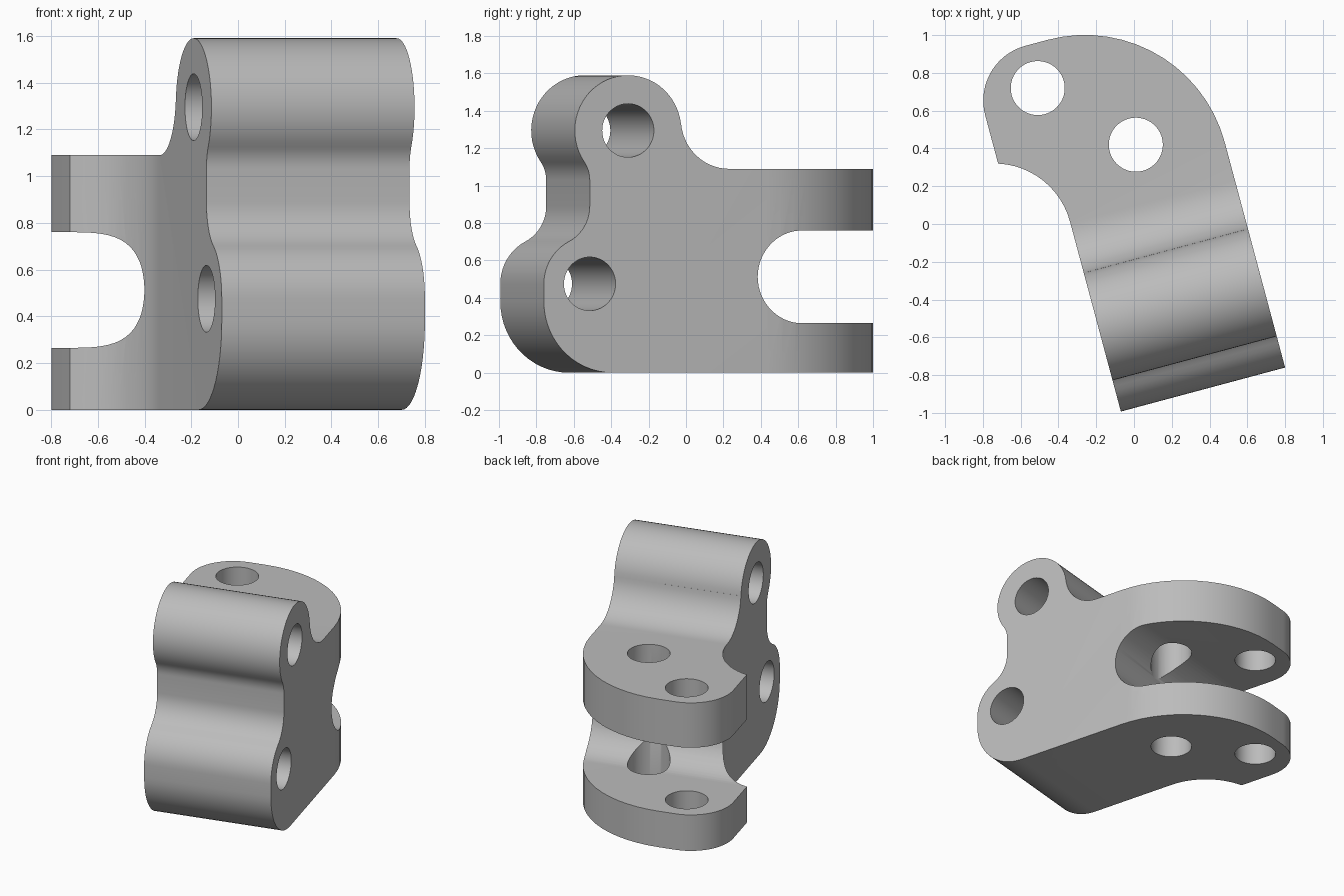
import bpy
import bmesh
from math import cos, sin, atan2, radians, degrees, pi
from mathutils import Matrix, Vector

cube = bpy.data.objects.get("Cube")
if cube:
    bpy.data.objects.remove(cube, do_unlink=True)

# Local frame: u across the part, v towards the back, z up; turned at the end
TURN = radians(15)
U_MIN, U_MAX = -0.324, 0.576
HOLE_R = 0.143

metal = bpy.data.materials.new("plain grey")
metal.use_nodes = True
grey = (0.5, 0.5, 0.5, 1.0)
metal.diffuse_color = grey
metal.node_tree.nodes["Principled BSDF"].inputs["Base Color"].default_value = grey


def arc(centre, r, start, end):
    """Points of an arc, angles in degrees, about one point every 6 degrees."""
    n = max(3, round(abs(end - start) / 6))
    angles = [radians(start + (end - start) * i / n) for i in range(n + 1)]
    return [(centre[0] + r * cos(a), centre[1] + r * sin(a)) for a in angles]


def bearing(a, b):
    return degrees(atan2(b[1] - a[1], b[0] - a[0]))


def prism(name, outline, low, high, along_u=False):
    """Extrude an outline along z, or along u when it is a (v, z) outline."""
    bm = bmesh.new()
    place = (lambda p: (low, p[0], p[1])) if along_u else (lambda p: (p[0], p[1], low))
    face = bm.faces.new([bm.verts.new(place(p)) for p in outline])
    moved = bmesh.ops.extrude_face_region(bm, geom=[face])["geom"]
    step = Vector((high - low, 0, 0)) if along_u else Vector((0, 0, high - low))
    bmesh.ops.translate(bm, vec=step, verts=[g for g in moved if isinstance(g, bmesh.types.BMVert)])
    bmesh.ops.recalc_face_normals(bm, faces=bm.faces)
    mesh = bpy.data.meshes.new(name)
    bm.to_mesh(mesh)
    bm.free()
    mesh.materials.append(metal)
    obj = bpy.data.objects.new(name, mesh)
    bpy.context.collection.objects.link(obj)
    return obj


def combine(target, tool, operation):
    """Apply a boolean and remove the tool."""
    mod = target.modifiers.new("shape", 'BOOLEAN')
    mod.operation, mod.solver, mod.object = operation, 'EXACT', tool
    bpy.context.view_layer.objects.active = target
    bpy.ops.object.modifier_apply(modifier=mod.name)
    bpy.data.objects.remove(tool, do_unlink=True)


# Side profile: two front lobes, waist between them, slotted fork at the back
lower, upper = (-0.687, 0.475), (-0.475, 1.295)
toe = (-0.561, 0.38)
back_fillet = (0.084, 1.357)
waist_top, waist_low = (-0.857, 1.03), (-0.899, 0.89)
far = 1.4
to_back = bearing(upper, back_fillet)
to_top = bearing(waist_top, upper)
to_low = bearing(waist_low, lower)
side = (arc(toe, 0.38, 180, 270)
        + [(far, 0), (far, 0.265)]
        + arc((0.49, 0.5125), 0.2475, 270, 90)
        + [(far, 0.76), (far, 1.09)]
        + arc(back_fillet, 0.267, 270, 180 + to_back)
        + arc(upper, 0.295, to_back, 180 + to_top)
        + arc(waist_top, 0.17, to_top, 0)
        + arc(waist_low, 0.212, 0, to_low)
        + arc(lower, 0.254, 180 + to_low, 180))
bracket = prism("fork_bracket", side, -1.2, 1.2, along_u=True)

# Plan outline: straight front block, rounded fork tip bent to one side
bend = (-0.739, 0.1)
bend_end = bearing(bend, (-0.612, 0.495))
plan = ([(U_MIN, -1.3), (U_MAX, -1.3)]
        + arc((-0.19, 0.294), 0.766, 0, 90)
        + arc((-0.312, 0.76), 0.3, 90, 180)
        + arc(bend, 0.415, bend_end, 0))
combine(bracket, prism("plan_block", plan, -0.5, 2.0), 'INTERSECT')

# Cross holes through the lobes and upright holes through the fork
for centre in (lower, upper):
    ring = arc(centre, HOLE_R, 0, 360)[:-1]
    combine(bracket, prism("cross_hole", ring, -1.5, 1.5, along_u=True), 'DIFFERENCE')
for centre in ((0.118, 0.403), (-0.306, 0.827)):
    ring = arc(centre, HOLE_R, 0, 360)[:-1]
    combine(bracket, prism("upright_hole", ring, -0.5, 2.0), 'DIFFERENCE')

# Turn into place and smooth the curved walls
bracket.data.transform(Matrix.Rotation(TURN, 4, 'Z'))
bpy.ops.object.select_all(action='DESELECT')
bracket.select_set(True)
bpy.context.view_layer.objects.active = bracket
bpy.ops.object.shade_smooth_by_angle(angle=pi / 6)
